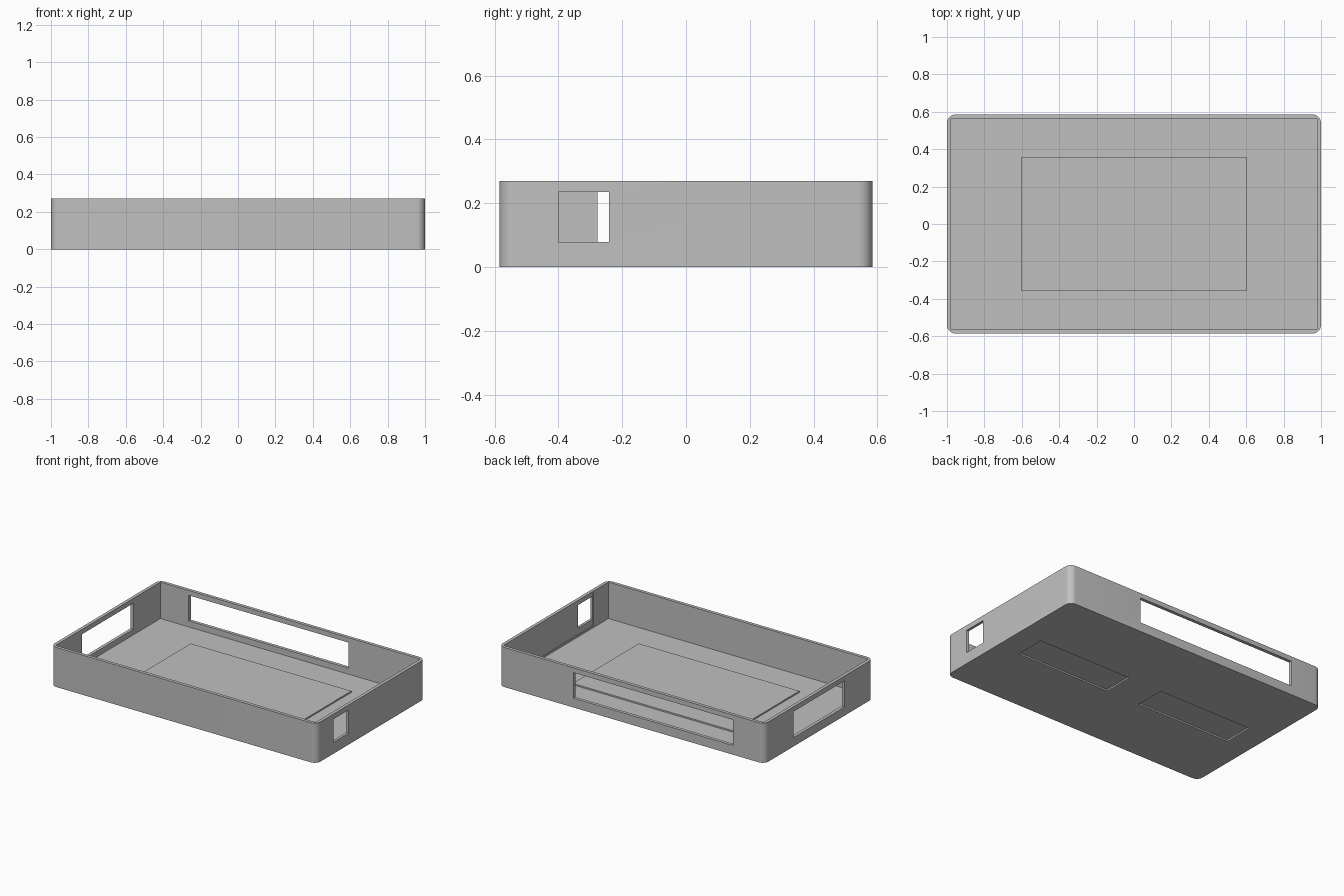
import bpy
import bmesh
from mathutils import Vector

if "Cube" in bpy.data.objects:
    bpy.data.objects.remove(bpy.data.objects["Cube"], do_unlink=True)

# Overall sizes
HX, HY, HEIGHT = 1.0, 0.585, 0.27
WALL, FLOOR, RADIUS = 0.022, 0.022, 0.045
IX, IY = HX - WALL, HY - WALL

grey = bpy.data.materials.new("plain grey")
grey.use_nodes = True
colour = (0.53, 0.53, 0.53, 1)
grey.diffuse_color = colour
grey.node_tree.nodes["Principled BSDF"].inputs["Base Color"].default_value = colour


def box(name, low, high, corner=0):
    """Box between two corners, with optional rounded upright edges."""
    low, high = Vector(low), Vector(high)
    bm = bmesh.new()
    bmesh.ops.create_cube(bm, size=1)
    for v in bm.verts:
        v.co = Vector([c * s for c, s in zip(v.co, high - low)]) + (low + high) / 2
    if corner:
        upright = [e for e in bm.edges
                   if abs(e.verts[0].co.z - e.verts[1].co.z) > 0.01]
        bmesh.ops.bevel(bm, geom=upright, offset=corner, segments=8,
                        profile=0.5, affect='EDGES')
    mesh = bpy.data.meshes.new(name)
    bm.to_mesh(mesh)
    bm.free()
    mesh.materials.append(grey)
    obj = bpy.data.objects.new(name, mesh)
    bpy.context.collection.objects.link(obj)
    return obj


def cut(target, low, high):
    """Subtract a box from the target and discard the cutter."""
    cutter = box("cutter", low, high)
    cutter.hide_render = True
    mod = target.modifiers.new("cut", 'BOOLEAN')
    mod.operation = 'DIFFERENCE'
    mod.solver = 'EXACT'
    mod.object = cutter
    bpy.context.view_layer.objects.active = target
    bpy.ops.object.modifier_apply(modifier=mod.name)
    bpy.data.objects.remove(cutter, do_unlink=True)


# Open tray with rounded corners
tray = box("tray_shell", (-HX, -HY, 0), (HX, HY, HEIGHT), RADIUS)
cut(tray, (-IX, -IY, FLOOR), (IX, IY, HEIGHT + 0.1))

# Long slot in the back wall
cut(tray, (-0.765, IY - 0.05, 0.063), (0.438, HY + 0.05, 0.237))
# Wide window in one end wall
cut(tray, (-HX - 0.05, -0.278, 0.06), (-IX + 0.05, 0.271, 0.237))
# Small port in the other end wall
cut(tray, (IX - 0.05, -0.4, 0.078), (HX + 0.05, -0.242, 0.235))
# Shallow relief along the inside of the port wall
cut(tray, (IX - 0.05, -0.405, 0.035), (IX + 0.004, 0.435, HEIGHT - 0.008))
# Pair of shallow label recesses underneath
for side in (-1, 1):
    x0, x1 = sorted((side * 0.126, side * 0.831))
    cut(tray, (x0, -0.104, -0.05), (x1, 0.104, 0.01))

# Thin raised pad on the floor
box("floor_pad", (-0.604, -0.355, FLOOR - 0.004), (0.604, 0.355, FLOOR + 0.01))

# Smooth only the rounded corners
bpy.ops.object.select_all(action='DESELECT')
tray.select_set(True)
bpy.context.view_layer.objects.active = tray
bpy.ops.object.shade_smooth_by_angle(angle=0.5)
